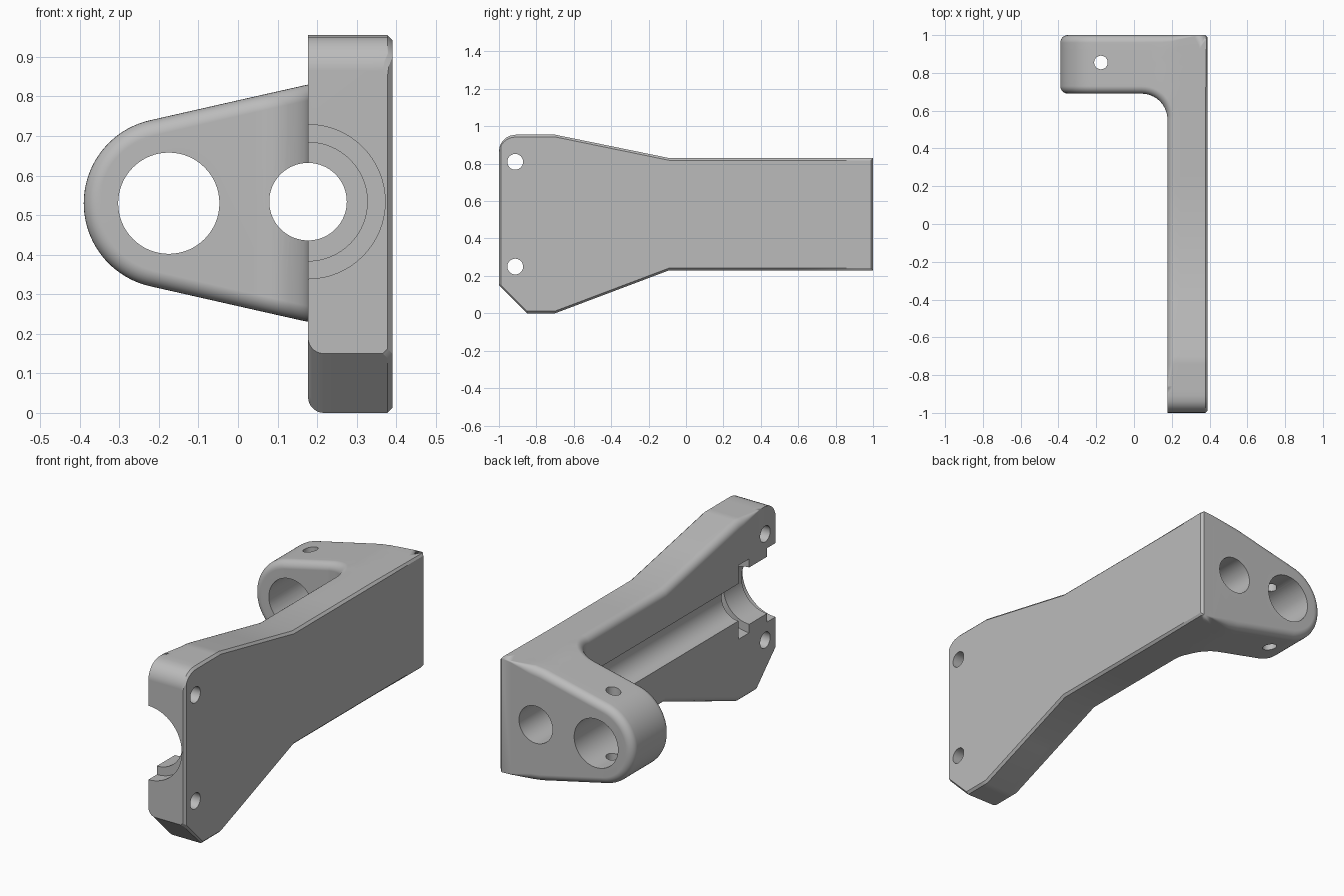
import bpy
import bmesh
from math import sin, cos, pi, sqrt, radians
from mathutils import Vector

cube = bpy.data.objects.get("Cube")
if cube:
    bpy.data.objects.remove(cube, do_unlink=True)

grey = bpy.data.materials.new("machined_grey")
grey.use_nodes = True
colour = (0.5, 0.5, 0.5, 1)
grey.diffuse_color = colour
grey.node_tree.nodes["Principled BSDF"].inputs["Base Color"].default_value = colour

INNER, OUTER = 0.177, 0.39       # plate thickness limits in x
LUG_X, MID_Z, LUG_R = -0.175, 0.53, 0.215
ROUND, CHAMFER = 0.04, 0.012
STEPS = 7


def clamp(v):
    return max(0.0, min(1.0, v))


def ramp(y, points):
    """Piecewise linear height along the plate."""
    for (y0, z0), (y1, z1) in zip(points, points[1:]):
        if y <= y1:
            return z0 + (z1 - z0) * (y - y0) / (y1 - y0)
    return points[-1][1]


def plate_top(y):
    if y < -0.91:
        return 0.865 + sqrt(max(0, 0.09 ** 2 - (y + 0.91) ** 2))
    return ramp(y, [(-0.91, 0.955), (-0.7, 0.955), (-0.09, 0.83), (1, 0.83)])


def plate_bottom(y):
    return ramp(y, [(-1, 0.15), (-0.85, 0), (-0.7, 0), (-0.09, 0.23), (1, 0.23)])


def edge_profile(length, r_in, r_out, rounded):
    """Depth and inset pairs from the inner wall to the outer wall."""
    arc = [i / STEPS for i in range(STEPS + 1)]
    pts = [(r_in * (1 - cos(f * pi / 2)), r_in * (1 - sin(f * pi / 2))) for f in arc]
    span = length - r_in - r_out
    pts += [(r_in + span * f / 6, 0) for f in range(1, 6)]
    for f in reversed(arc):
        if rounded:
            d, h = 1 - cos(f * pi / 2), 1 - sin(f * pi / 2)
        else:
            d, h = f, 1 - f
        pts.append((length - r_out * d, r_out * h))
    return pts


def section(a, b, place, r_top, r_bottom, r_out, rounded):
    """Closed ring: over the top from a to b, back along the bottom."""
    a, b = Vector(a), Vector(b)
    length = (b - a).length
    ring = []
    for side, r in ((1, r_top), (-1, r_bottom)):
        row = []
        for depth, inset in edge_profile(length, r, r_out, rounded):
            p = a.lerp(b, depth / length)
            row.append(place(side, p.x, p.y, inset))
        ring += row if side == 1 else row[::-1]
    return ring


def place_plate(side, x, y, inset):
    z = plate_top(y) - inset if side == 1 else plate_bottom(y) + inset
    return (x, y, z)


def place_corner(side, x, y, inset):
    half = 0.3 - 0.225 * max(0, INNER - x) - inset
    return (x, y, MID_Z + side * half)


rings = []
# Long plate, from the front end to the start of the inner fillet
for y in (-1, -0.997, -0.988, -0.975, -0.96, -0.94, -0.91, -0.87, -0.85,
          -0.82, -0.78, -0.74, -0.7, -0.4, -0.09, 0.25):
    out_x = OUTER - CHAMFER + min(CHAMFER, y + 1)
    r_top = ROUND * clamp((y + 0.87) / 0.15)
    rings.append(section((INNER, y), (out_x, y), place_plate,
                         r_top, ROUND, CHAMFER, False))

# Corner with the inner fillet and a chamfered outer edge
FIL = INNER - 0.04
for j in range(14):
    ang = j / 13 * pi / 2
    inner = (0.04 + FIL * cos(ang), 0.69 - FIL + FIL * sin(ang))
    if j < 7:
        outer = (OUTER, inner[1] if j == 0 else 0.553 + (1 - CHAMFER - 0.553) * j / 6)
        r_out = CHAMFER
    else:
        outer = (OUTER - CHAMFER + (0.04 - OUTER + CHAMFER) * (j - 7) / 6, 1)
        r_out = ROUND * clamp((0.35 - outer[0]) / 0.15)
    rings.append(section(inner, outer, place_corner, ROUND, ROUND, r_out, j > 6))

# Rounded lug end
TANGENT = radians(102.7)
for j in range(25):
    ang = TANGENT + (pi - TANGENT) * j / 24

    def place_lug(side, x, y, inset, ang=ang):
        r = LUG_R - inset
        return (LUG_X + r * cos(ang), y, MID_Z + side * r * sin(ang))
    rings.append(section((0, 0.69), (0, 1), place_lug, ROUND, ROUND, ROUND, True))

# Skin the rings into one solid
bm = bmesh.new()
rows = [[bm.verts.new(p) for p in ring] for ring in rings]
count = len(rows[0])
for r0, r1 in zip(rows, rows[1:]):
    for i in range(count):
        k = (i + 1) % count
        bm.faces.new((r0[i], r0[k], r1[k], r1[i]))
bm.faces.new(rows[0])
bmesh.ops.remove_doubles(bm, verts=bm.verts[:], dist=1e-5)
bmesh.ops.recalc_face_normals(bm, faces=bm.faces[:])
mesh = bpy.data.meshes.new("bracket_body")
bm.to_mesh(mesh)
bm.free()
body = bpy.data.objects.new("bracket_body", mesh)
bpy.context.collection.objects.link(body)
mesh.materials.append(grey)


def drill(axis, centre, radius, start, end):
    """Cut a round hole along one axis between two positions."""
    i = "xyz".index(axis)
    loc = list(centre)
    loc.insert(i, (start + end) / 2)
    rot = {"x": (0, pi / 2, 0), "y": (pi / 2, 0, 0), "z": (0, 0, 0)}[axis]
    bpy.ops.mesh.primitive_cylinder_add(vertices=64, radius=radius,
                                        depth=end - start, location=loc, rotation=rot)
    cutter = bpy.context.object
    cutter.name = "hole_cutter"
    cutter.hide_render = True
    cutter.data.materials.append(grey)
    bpy.context.view_layer.objects.active = body
    mod = body.modifiers.new("hole", "BOOLEAN")
    mod.operation = "DIFFERENCE"
    mod.solver = "EXACT"
    mod.object = cutter
    bpy.ops.object.modifier_apply(modifier=mod.name)
    bpy.data.objects.remove(cutter, do_unlink=True)


# Shaft bore, bearing seat and its two wider grooves
bore = (INNER, 0.534)
drill("y", bore, 0.098, -1.1, 1.1)
drill("y", bore, 0.15, -1.1, -0.72)
drill("y", bore, 0.195, -1.2, -0.93)
drill("y", bore, 0.195, -0.78, -0.69)
# Lug bore and its cross pin hole
drill("y", (LUG_X, MID_Z), 0.128, 0.5, 1.2)
drill("z", (LUG_X, 0.855), 0.036, -0.1, 1.1)
# Mounting holes in the plate
for z in (0.25, 0.81):
    drill("x", (-0.913, z), 0.042, 0, 0.6)

# Smooth curved faces, keep machined edges crisp
bpy.ops.object.select_all(action="DESELECT")
body.select_set(True)
bpy.context.view_layer.objects.active = body
bpy.ops.object.shade_smooth_by_angle(angle=radians(25))
normals = body.modifiers.new("flat_face_normals", "WEIGHTED_NORMAL")
normals.keep_sharp = True
